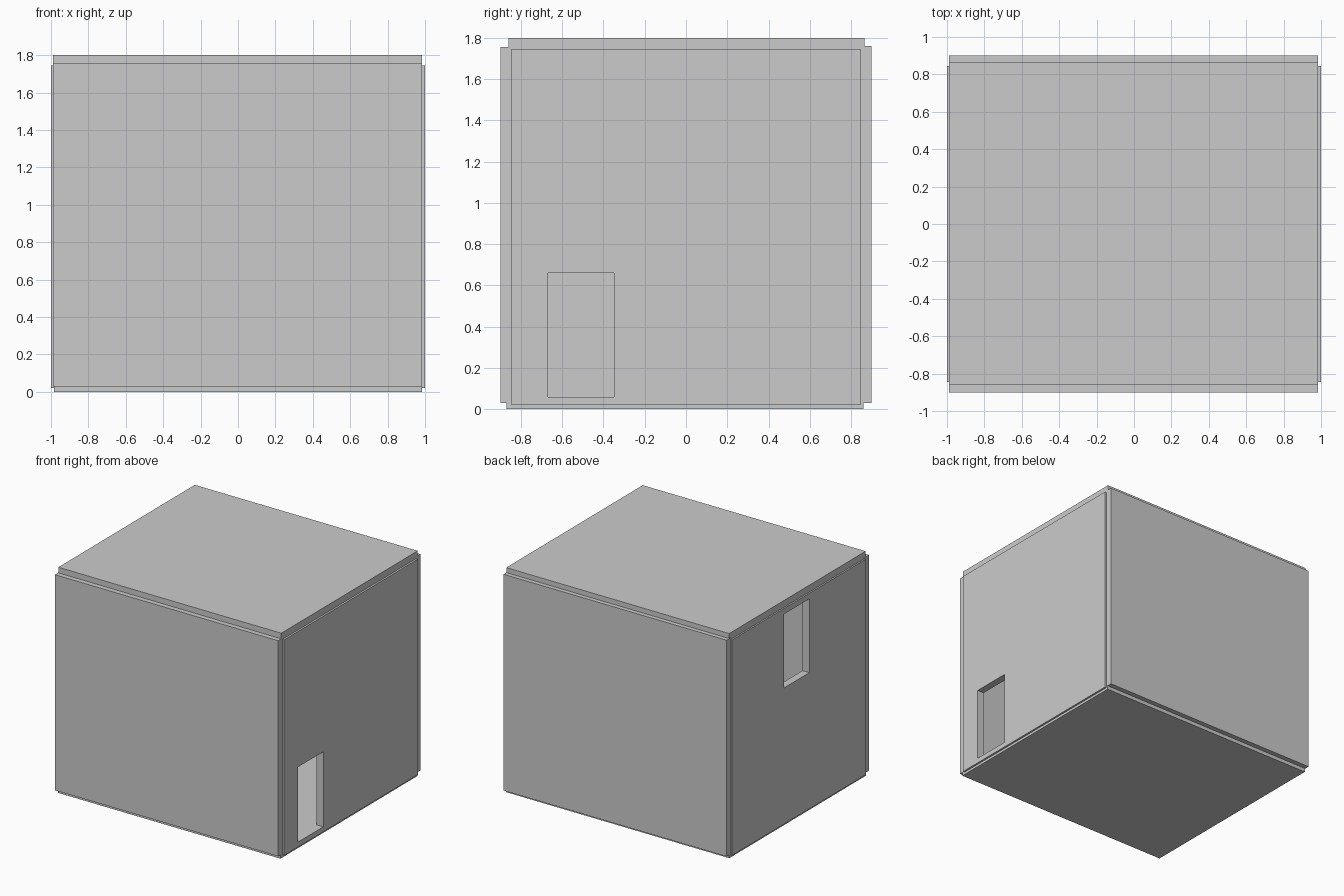
import bpy, bmesh

if "Cube" in bpy.data.objects:
    bpy.data.objects.remove(bpy.data.objects["Cube"])

# Hollow box of six separate slabs, two of them with a window opening


def slab(name, lo, hi):
    bm = bmesh.new()
    bmesh.ops.create_cube(bm, size=1)
    for v in bm.verts:
        v.co = [lo[i] if v.co[i] < 0 else hi[i] for i in range(3)]
    mesh = bpy.data.meshes.new(name)
    bm.to_mesh(mesh)
    bm.free()
    obj = bpy.data.objects.new(name, mesh)
    bpy.context.collection.objects.link(obj)
    return obj


def cut_window(wall, lo, hi):
    cutter = slab(wall.name + "_cutter", lo, hi)
    cutter.hide_render = True
    cutter.hide_set(True)
    mod = wall.modifiers.new("window", 'BOOLEAN')
    mod.operation = 'DIFFERENCE'
    mod.solver = 'EXACT'
    mod.object = cutter
    bpy.context.view_layer.objects.active = wall
    bpy.ops.object.modifier_apply(modifier=mod.name)
    bpy.data.objects.remove(cutter)


# Floor and roof, set in from the front and back walls
slab("floor", (-0.985, -0.87, 0.0), (0.985, 0.86, 0.06))
slab("roof", (-0.988, -0.86, 1.74), (0.985, 0.865, 1.8))

# Front and back walls, standing slightly proud
slab("front_wall", (-0.99, -0.9, 0.03), (0.985, -0.84, 1.755))
slab("back_wall", (-0.99, 0.84, 0.03), (0.985, 0.9, 1.76))

# Side walls with their window openings
right = slab("right_wall", (0.94, -0.845, 0.02), (1.0, 0.845, 1.745))
cut_window(right, (0.8, -0.67, 0.06), (1.2, -0.35, 0.66))
left = slab("left_wall", (-1.0, -0.845, 0.02), (-0.94, 0.845, 1.745))
cut_window(left, (-1.2, -0.13, 1.11), (-0.8, 0.19, 1.7))
